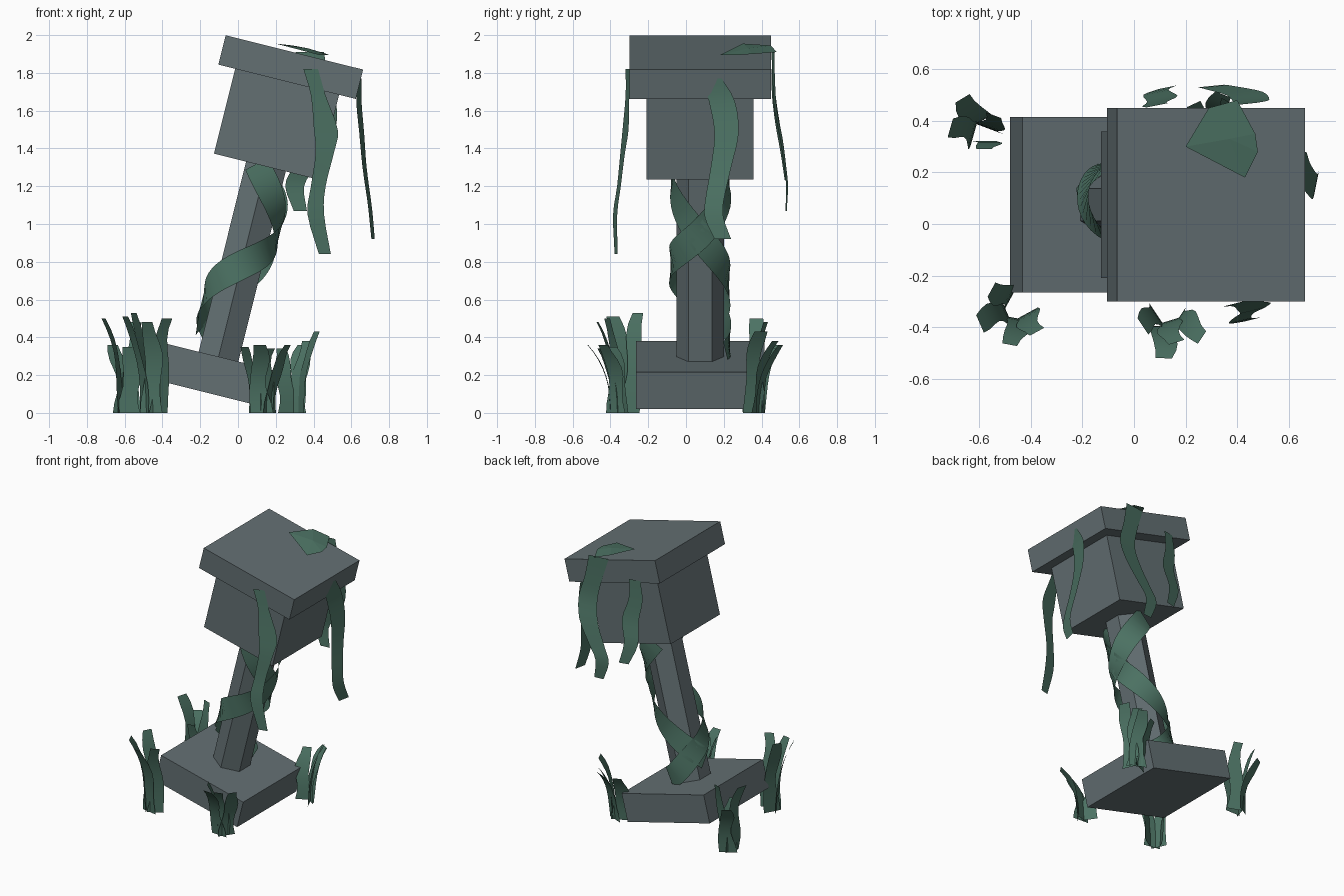
import bpy
import bmesh
import math
from mathutils import Matrix, Vector

old = bpy.data.objects.get("Cube")
if old:
    bpy.data.objects.remove(old, do_unlink=True)


def material(name, rgb):
    m = bpy.data.materials.new(name)
    m.use_nodes = True
    m.diffuse_color = (*rgb, 1)
    m.node_tree.nodes["Principled BSDF"].inputs["Base Color"].default_value = (*rgb, 1)
    return m


STONE = material("weathered stone", (0.125, 0.16, 0.17))
WEED = material("weed green", (0.072, 0.168, 0.125))

# Leaning frame shared by the stone parts and the winding vines
LEAN = Matrix.Translation((-0.103, 0.075, 0.2975)) @ Matrix.Rotation(math.radians(14), 4, "Y")


def finish(name, bm, mat, smooth=False):
    mesh = bpy.data.meshes.new(name)
    bm.to_mesh(mesh)
    bm.free()
    mesh.materials.append(mat)
    obj = bpy.data.objects.new(name, mesh)
    bpy.context.collection.objects.link(obj)
    if smooth:
        bpy.ops.object.select_all(action="DESELECT")
        obj.select_set(True)
        bpy.context.view_layer.objects.active = obj
        bpy.ops.object.shade_smooth_by_angle(angle=math.radians(40))
    return obj


def block(name, size, low, high):
    bm = bmesh.new()
    bmesh.ops.create_cube(bm, size=1)
    place = Matrix.Translation((0, 0, (low + high) / 2)) @ Matrix.Diagonal((size, size, high - low, 1))
    bm.transform(LEAN @ place)
    finish(name, bm, STONE)


def add_strip(bm, rows):
    pairs = [[bm.verts.new(p) for p in row] for row in rows]
    for (a, b), (c, d) in zip(pairs, pairs[1:]):
        bm.faces.new((a, b, d, c))


def smooth_path(points, steps):
    """Catmull-Rom interpolation through vectors of any size."""
    pts = [Vector(p) for p in points]
    pts = [2 * pts[0] - pts[1]] + pts + [2 * pts[-1] - pts[-2]]
    out = []
    for a, b, c, d in zip(pts, pts[1:], pts[2:], pts[3:]):
        for i in range(steps):
            t = i / steps
            out.append(b + (c - a) * t / 2 + (2 * a - 5 * b + 4 * c - d) * t**2 / 2
                       + (3 * b - a - 3 * c + d) * t**3 / 2)
    return out + [pts[-2]]


# Stone post
block("base_slab", 0.68, -0.2, 0)
block("lamp_body", 0.567, 1.0375, 1.5)
block("cap_slab", 0.75, 1.5, 1.66)

bm = bmesh.new()
bmesh.ops.create_cone(bm, cap_ends=True, segments=6, radius1=0.125, radius2=0.125, depth=1.06)
edge_dir = max(bm.verts, key=lambda v: v.co.y).co
turn = math.pi / 2 - math.atan2(edge_dir.y, edge_dir.x)
bm.transform(LEAN @ Matrix.Translation((0, 0, 0.52)) @ Matrix.Rotation(turn, 4, "Z"))
finish("hexagonal_post", bm, STONE)


# Vines winding round the post, given as angle and height
def winding_vine(name, turns, radius, width):
    path = smooth_path(turns, 5)
    pts = [Vector((radius * math.cos(math.radians(a)), radius * math.sin(math.radians(a)), h))
           for a, h in path]
    rows = []
    for i, p in enumerate(pts):
        along = pts[min(i + 1, len(pts) - 1)] - pts[max(i - 1, 0)]
        side = along.cross(Vector((p.x, p.y, 0))).normalized() * width / 2
        rows.append((LEAN @ (p - side), LEAN @ (p + side)))
    bm = bmesh.new()
    add_strip(bm, rows)
    finish(name, bm, WEED, True)


winding_vine("winding_vine_a", [(-110, 1.04), (-45, 0.84), (0, 0.69), (45, 0.54),
                                (90, 0.39), (135, 0.24), (175, 0.13)], 0.15, 0.14)
winding_vine("winding_vine_b", [(105, 1.0), (45, 0.85), (0, 0.71), (-45, 0.6), (-90, 0.5),
                                (-135, 0.39), (-180, 0.27), (-225, 0.18), (-270, 0.08),
                                (-300, 0.04)], 0.157, 0.15)


# Vines hanging from the cap, given as centre points
def hanging_vine(name, points, side, widths):
    path = smooth_path([(*p, w) for p, w in zip(points, widths)], 3)
    side = Vector(side).normalized()
    bm = bmesh.new()
    add_strip(bm, [(Vector(p[:3]) - side * p[3] / 2, Vector(p[:3]) + side * p[3] / 2) for p in path])
    finish(name, bm, WEED, True)


hanging_vine("front_hanging_vine",
             [(0.385, -0.31, 1.82), (0.425, -0.31, 1.68), (0.465, -0.32, 1.5), (0.46, -0.335, 1.38),
              (0.425, -0.355, 1.2), (0.412, -0.375, 1.05), (0.46, -0.37, 0.84)],
             (1, 0.25, 0), (0.08, 0.08, 0.13, 0.1, 0.08, 0.09, 0.065))
hanging_vine("side_hanging_vine",
             [(0.645, 0.14, 1.77), (0.64, 0.19, 1.65), (0.655, 0.215, 1.48), (0.67, 0.185, 1.3),
              (0.695, 0.15, 1.12), (0.705, 0.15, 1.03), (0.715, 0.195, 0.92)],
             (0.2, 1, 0), (0.1, 0.14, 0.13, 0.11, 0.1, 0.1, 0.09))
hanging_vine("back_long_vine",
             [(0.38, 0.46, 1.91), (0.42, 0.465, 1.75), (0.455, 0.475, 1.6), (0.43, 0.505, 1.45),
              (0.35, 0.525, 1.3), (0.3, 0.535, 1.2), (0.33, 0.53, 1.07)],
             (1, 0.1, 0), (0.15, 0.13, 0.14, 0.14, 0.12, 0.1, 0.07))
hanging_vine("back_short_vine",
             [(0.09, 0.46, 1.82), (0.08, 0.465, 1.68), (0.11, 0.485, 1.53), (0.085, 0.51, 1.38),
              (0.13, 0.53, 1.23)],
             (1, 0.2, 0), (0.08, 0.1, 0.12, 0.1, 0.07))

# Leaf lying on the cap
bm = bmesh.new()
rim = [bm.verts.new(p) for p in ((0.2, 0.3, 1.955), (0.43, 0.18, 1.895), (0.48, 0.28, 1.895),
                                 (0.47, 0.35, 1.9), (0.4, 0.48, 1.91), (0.29, 0.45, 1.945))]
middle = bm.verts.new((0.37, 0.33, 1.93))
for a, b in zip(rim, rim[1:] + rim[:1]):
    bm.faces.new((a, b, middle))
finish("cap_leaf", bm, WEED)


# Weed tufts round the base: a root and the tips of its blades
def tuft(name, root, tips):
    root = Vector((*root, 0))
    bm = bmesh.new()
    for n, tip in enumerate(tips):
        reach = Vector((tip[0], tip[1], 0)) - root
        side = Vector((-reach.y, reach.x, 0)).normalized()
        rows = []
        for i in range(9):
            t = i / 8
            p = root + reach * (0.35 + 0.1 * t + 0.55 * t**2.5)
            p += side * 0.012 * math.sin(7 * t + 2 * n)
            p.z = tip[2] * t * (1.15 - 0.15 * t)
            half = 0.055 - 0.02 * t + 0.006 * math.sin(9 * t + n)
            rows.append((p - side * half, p + side * half))
        add_strip(bm, rows)
    finish(name, bm, WEED, True)


tuft("front_right_tuft", (-0.44, -0.31),
     [(-0.6, -0.38, 0.51), (-0.55, -0.25, 0.53), (-0.47, -0.47, 0.48), (-0.38, -0.42, 0.5)])
tuft("back_right_tuft", (-0.57, 0.34),
     [(-0.71, 0.38, 0.5), (-0.66, 0.49, 0.36), (-0.57, 0.29, 0.35), (-0.54, 0.42, 0.48)])
tuft("front_left_tuft", (0.12, -0.33),
     [(0.03, -0.39, 0.35), (0.11, -0.52, 0.36), (0.27, -0.43, 0.36), (0.16, -0.46, 0.34)])
tuft("back_left_tuft", (0.28, 0.33),
     [(0.42, 0.39, 0.43), (0.35, 0.5, 0.36), (0.22, 0.46, 0.34), (0.37, 0.47, 0.38)])
